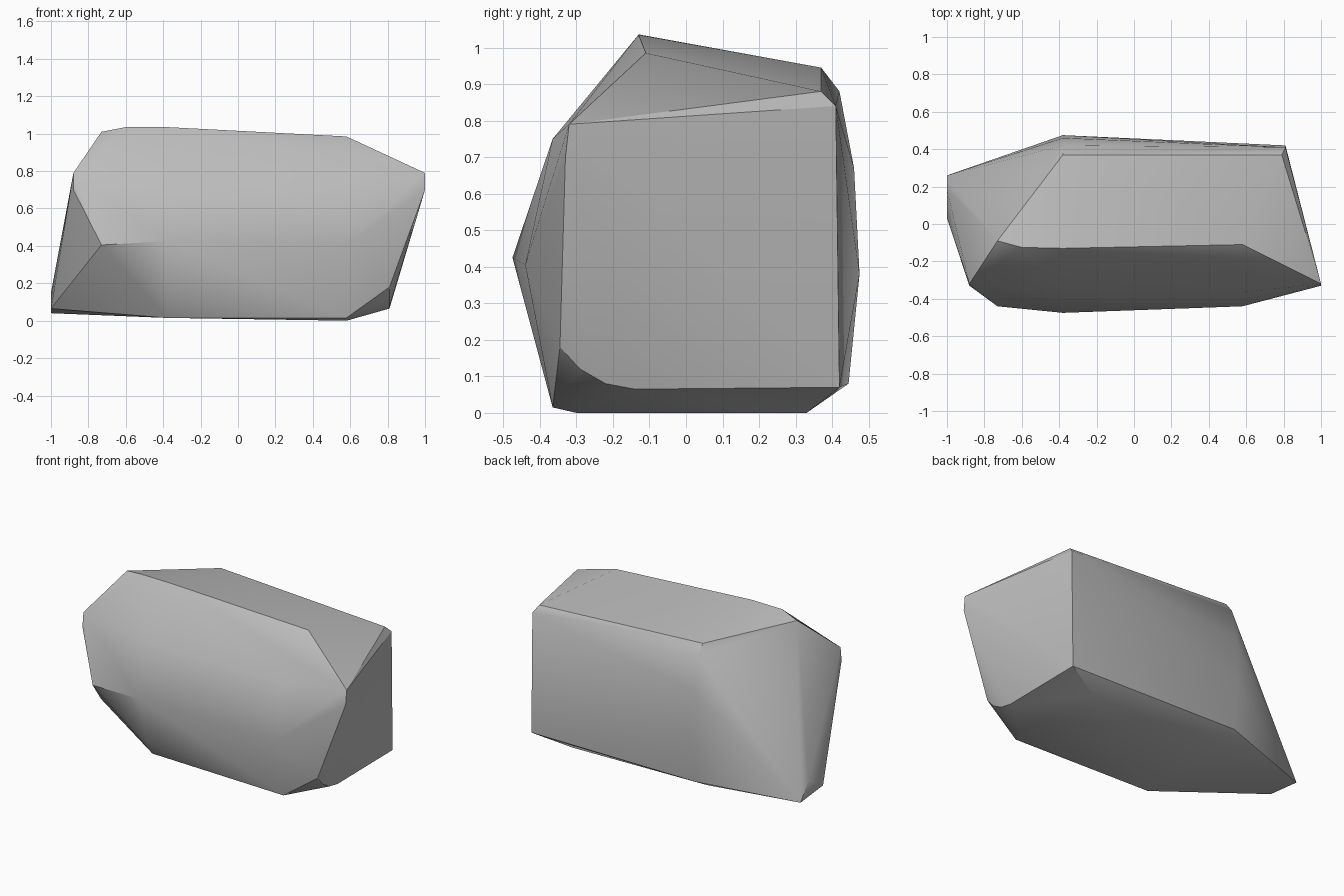
import bpy
import bmesh
import math

# Remove the default cube
default_cube = bpy.data.objects.get("Cube")
if default_cube:
    bpy.data.objects.remove(default_cube, do_unlink=True)


def make_material(name, colour):
    """One flat colour for viewport and render."""
    material = bpy.data.materials.new(name)
    material.use_nodes = True
    material.diffuse_color = colour
    shader = material.node_tree.nodes["Principled BSDF"]
    shader.inputs["Base Color"].default_value = colour
    shader.inputs["Roughness"].default_value = 0.8
    return material


def add_section(bm, x, corners):
    """Add the corner points of one slice across the boulder."""
    for y, z in corners:
        bm.verts.new((x, y, z))


def make_hull_object(name, sections, material):
    """Wrap a tight convex skin around all the slices."""
    bm = bmesh.new()
    for x, corners in sections.items():
        add_section(bm, x, corners)
    hull = bmesh.ops.convex_hull(bm, input=bm.verts[:], use_existing_faces=False)

    # Drop the points that ended up inside the skin
    leftovers = set(hull["geom_interior"]) | set(hull["geom_unused"])
    loose = [item for item in leftovers if isinstance(item, bmesh.types.BMVert)]
    bmesh.ops.delete(bm, geom=loose, context="VERTS")
    bmesh.ops.recalc_face_normals(bm, faces=bm.faces[:])

    mesh = bpy.data.meshes.new(name)
    bm.to_mesh(mesh)
    bm.free()
    mesh.materials.append(material)
    obj = bpy.data.objects.new(name, mesh)
    bpy.context.collection.objects.link(obj)
    return obj


def smooth_keep_edges(obj, degrees):
    """Soft shading over gentle facets, crisp ridges elsewhere."""
    bpy.ops.object.select_all(action="DESELECT")
    obj.select_set(True)
    bpy.context.view_layer.objects.active = obj
    bpy.ops.object.shade_smooth_by_angle(angle=math.radians(degrees))


# Slices along the length of the boulder: x -> (y, z) corners
boulder_sections = {
    -1: [(.26, .04), (.18, .15), (.03, .065)],
    -.88: [(-.32, .79), (-.33, .7)],
    -.73: [(-.09, 1.01), (-.44, .405)],
    -.6: [(-.125, 1.035)],
    -.38: [(-.13, 1.035), (.37, .945), (.42, .88), (.46, .67), (.475, .38),
           (.445, .08), (.33, .015), (-.33, .015), (-.385, .11),
           (-.475, .425), (-.365, .75)],
    .58: [(-.11, .985), (-.365, .75), (-.44, .405), (-.365, .015),
          (-.3, 0), (.33, 0)],
    .79: [(.37, .88)],
    .81: [(.41, .84), (.42, .07), (-.14, .065), (-.22, .08),
          (-.29, .12), (-.345, .18)],
    1: [(-.32, .79), (-.33, .7)],
}

# Boulder
stone_grey = make_material("stone_grey", (.5, .5, .5, 1))
boulder = make_hull_object("boulder", boulder_sections, stone_grey)
smooth_keep_edges(boulder, 30)
